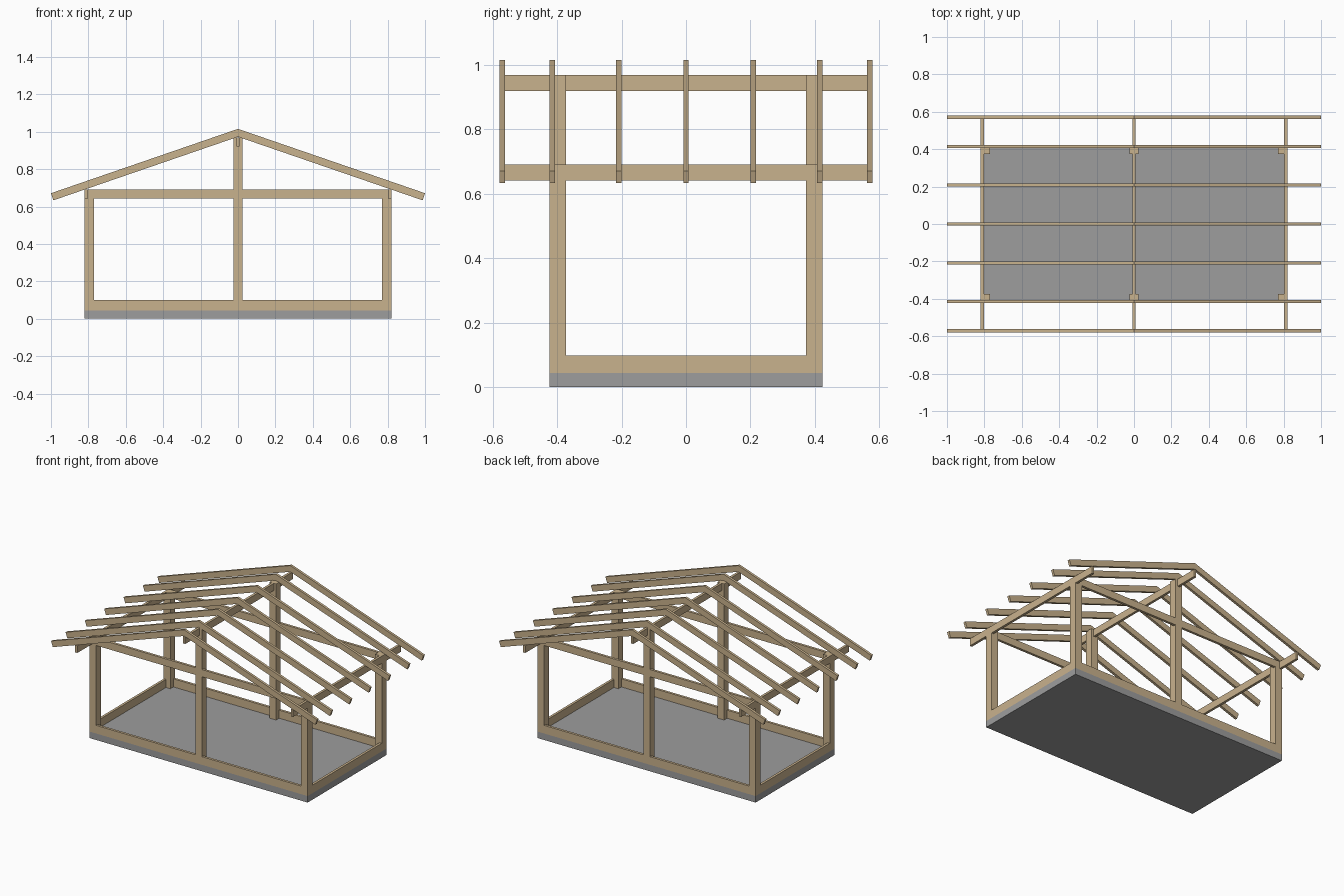
import bpy
import bmesh
import math

cube = bpy.data.objects.get("Cube")
if cube:
    bpy.data.objects.remove(cube, do_unlink=True)


def material(name, rgb):
    m = bpy.data.materials.new(name)
    m.use_nodes = True
    m.diffuse_color = (*rgb, 1)
    m.node_tree.nodes["Principled BSDF"].inputs["Base Color"].default_value = (*rgb, 1)
    return m


WOOD = material("pine_wood", (0.584, 0.445, 0.266))
CONCRETE = material("concrete_grey", (0.34, 0.34, 0.34))


def prism(name, profile, y0, y1, mat):
    """Extrude an x-z outline along y."""
    bm = bmesh.new()
    face = bm.faces.new([bm.verts.new((x, y0, z)) for x, z in profile])
    ext = bmesh.ops.extrude_face_region(bm, geom=[face])
    moved = [v for v in ext["geom"] if isinstance(v, bmesh.types.BMVert)]
    bmesh.ops.translate(bm, verts=moved, vec=(0, y1 - y0, 0))
    bmesh.ops.recalc_face_normals(bm, faces=bm.faces)
    mesh = bpy.data.meshes.new(name)
    bm.to_mesh(mesh)
    bm.free()
    mesh.materials.append(mat)
    obj = bpy.data.objects.new(name, mesh)
    bpy.context.collection.objects.link(obj)
    return obj


def box(name, x, y, z, mat=WOOD):
    """Box from (min, max) ranges; ranges may be given in either order."""
    (x0, x1), (y0, y1), (z0, z1) = sorted(x), sorted(y), sorted(z)
    return prism(name, [(x0, z0), (x1, z0), (x1, z1), (x0, z1)], y0, y1, mat)


W, D = 0.82, 0.423          # half width and half depth of the frame
SLAB, SILL = 0.044, 0.099   # top of slab, top of sills
EAVE0, EAVE = 0.642, 0.691  # underside and top of ties and eave purlins
POST, PLANK = 0.05, 0.017   # post side, plank thickness
RIDGE, HALF = 1.015, POST / 2
SIDES = ((1, "left"), (-1, "right"))
ENDS = ((-1, "front"), (1, "back"))

# Floor slab
box("floor_slab", (-W, W), (-D, D), (0, SLAB), CONCRETE)

for e, end in ENDS:
    # Tall centre post under the ridge
    box(f"{end}_centre_post", (-HALF, HALF), (e * (D - POST), e * D), (SLAB, 0.969))
    for s, side in SIDES:
        # Corner posts
        box(f"{end}_{side}_corner_post", (s * (W - POST), s * W),
            (e * (D - POST), e * D), (SLAB, EAVE))
        # Sill and tie beam between corner post and centre post
        for part, z in (("sill", (SLAB, SILL)), ("tie_beam", (EAVE0, EAVE))):
            box(f"{end}_{side}_{part}", (s * HALF, s * (W - POST)),
                (e * (D - PLANK), e * D), z)

# Side sills and eave purlins
PURLIN = 0.579
for s, side in SIDES:
    x = (s * (W - PLANK), s * W)
    box(f"{side}_side_sill", x, (-(D - POST), D - POST), (SLAB, SILL))
    box(f"{side}_eave_purlin", x, (-PURLIN, PURLIN), (EAVE0, EAVE))

# Ridge purlin
box("ridge_purlin", (-PLANK / 2, PLANK / 2), (-PURLIN, PURLIN), (0.92, 0.969))

# Rafter pairs, plumb cut at the ridge and square cut at the tail
TAIL, DEPTH = 0.671, 0.04
angle = math.atan(RIDGE - TAIL)
rafter = [(0, RIDGE), (1, TAIL),
          (1 - DEPTH * math.sin(angle), TAIL - DEPTH * math.cos(angle)),
          (0, RIDGE - DEPTH / math.cos(angle))]
for i, y in enumerate((-0.571, -0.415, -0.208, 0, 0.208, 0.415, 0.571), 1):
    for s, side in SIDES:
        prism(f"{side}_rafter_{i}", [(s * x, z) for x, z in rafter],
              y - PLANK / 2, y + PLANK / 2, WOOD)
